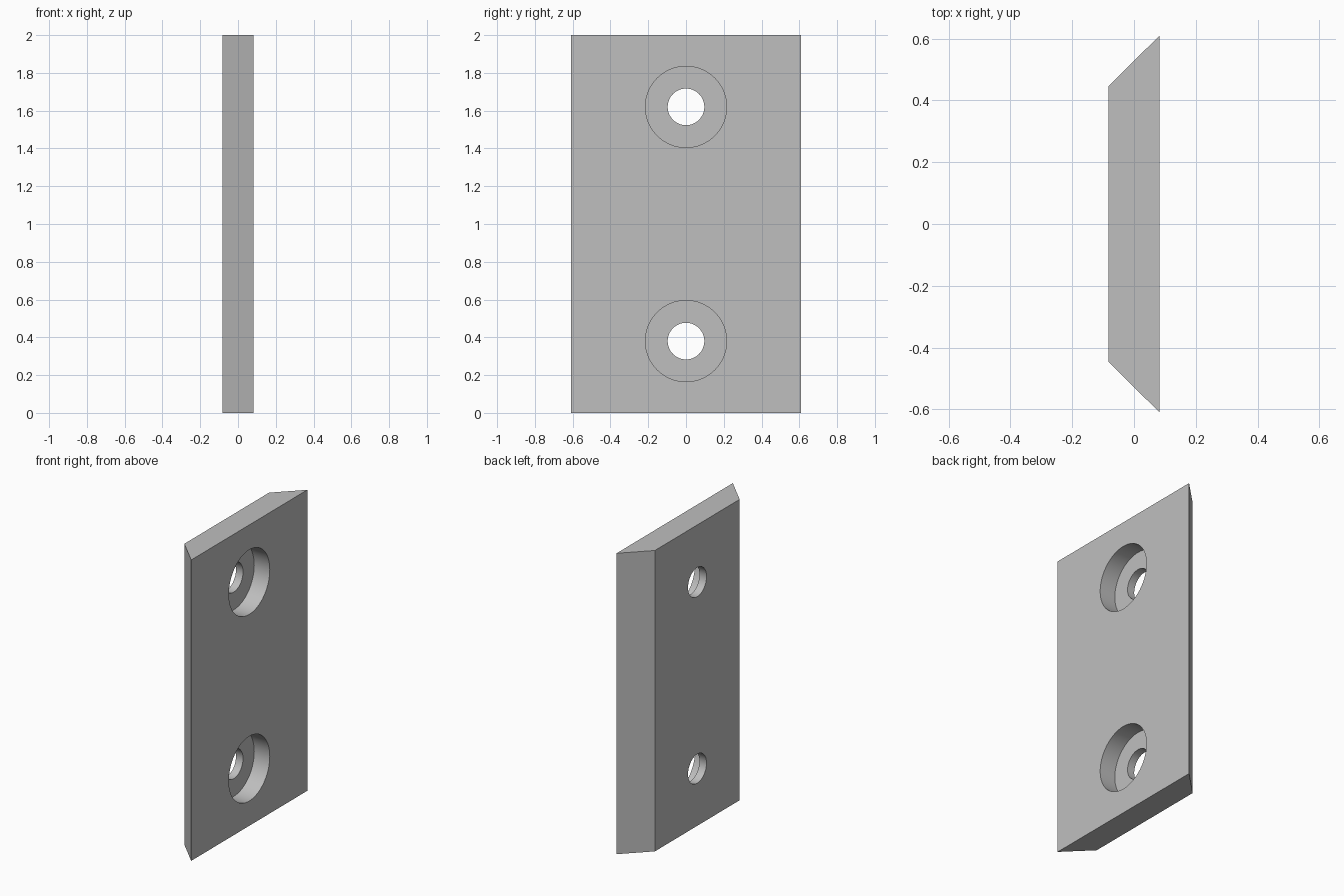
import bpy
import bmesh
import math
from mathutils import Matrix

HEIGHT = 2.0
HALF_THICK = 0.083
WIDE, NARROW = 0.61, 0.445          # half widths of the two broad faces
BORE_R, HOLE_R = 0.215, 0.097
BORE_DEPTH = 0.114

cube = bpy.data.objects.get("Cube")
if cube:
    bpy.data.objects.remove(cube, do_unlink=True)

grey = bpy.data.materials.new("plain grey")
grey.use_nodes = True
colour = (0.52, 0.52, 0.52, 1)
grey.diffuse_color = colour
grey.node_tree.nodes["Principled BSDF"].inputs["Base Color"].default_value = colour


def make_object(name, bm):
    bmesh.ops.recalc_face_normals(bm, faces=bm.faces)
    mesh = bpy.data.meshes.new(name)
    bm.to_mesh(mesh)
    bm.free()
    mesh.materials.append(grey)
    obj = bpy.data.objects.new(name, mesh)
    bpy.context.collection.objects.link(obj)
    return obj


def make_cutter(name, radius, x0, x1, z):
    """Cylinder along x from x0 to x1, centred at height z."""
    bm = bmesh.new()
    place = Matrix.Translation(((x0 + x1) / 2, 0, z)) @ Matrix.Rotation(math.pi / 2, 4, "Y")
    bmesh.ops.create_cone(bm, cap_ends=True, segments=64, radius1=radius,
                          radius2=radius, depth=x1 - x0, matrix=place)
    obj = make_object(name, bm)
    obj.hide_render = True
    return obj


# Plate: trapezoid profile extruded upward
bm = bmesh.new()
profile = [(HALF_THICK, -WIDE), (HALF_THICK, WIDE), (-HALF_THICK, NARROW), (-HALF_THICK, -NARROW)]
base = bm.faces.new([bm.verts.new((x, y, 0)) for x, y in profile])
top = bmesh.ops.extrude_face_region(bm, geom=[base])["geom"]
bmesh.ops.translate(bm, vec=(0, 0, HEIGHT),
                    verts=[v for v in top if isinstance(v, bmesh.types.BMVert)])
plate = make_object("bevelled_plate", bm)
bpy.context.view_layer.objects.active = plate
plate.select_set(True)

# Counterbored screw holes, bored from the wide face
for label, z in (("lower", 0.38), ("upper", 1.62)):
    for part, radius, start in (("counterbore", BORE_R, HALF_THICK - BORE_DEPTH),
                                ("hole", HOLE_R, -HALF_THICK - 0.1)):
        cutter = make_cutter(f"{label}_{part}_cutter", radius, start, HALF_THICK + 0.1, z)
        mod = plate.modifiers.new(part, "BOOLEAN")
        mod.operation = "DIFFERENCE"
        mod.solver = "EXACT"
        mod.object = cutter
        bpy.ops.object.modifier_apply(modifier=mod.name)
        bpy.data.objects.remove(cutter, do_unlink=True)

# Smooth bore walls, crisp edges
bpy.ops.object.shade_smooth_by_angle(angle=math.radians(30))
